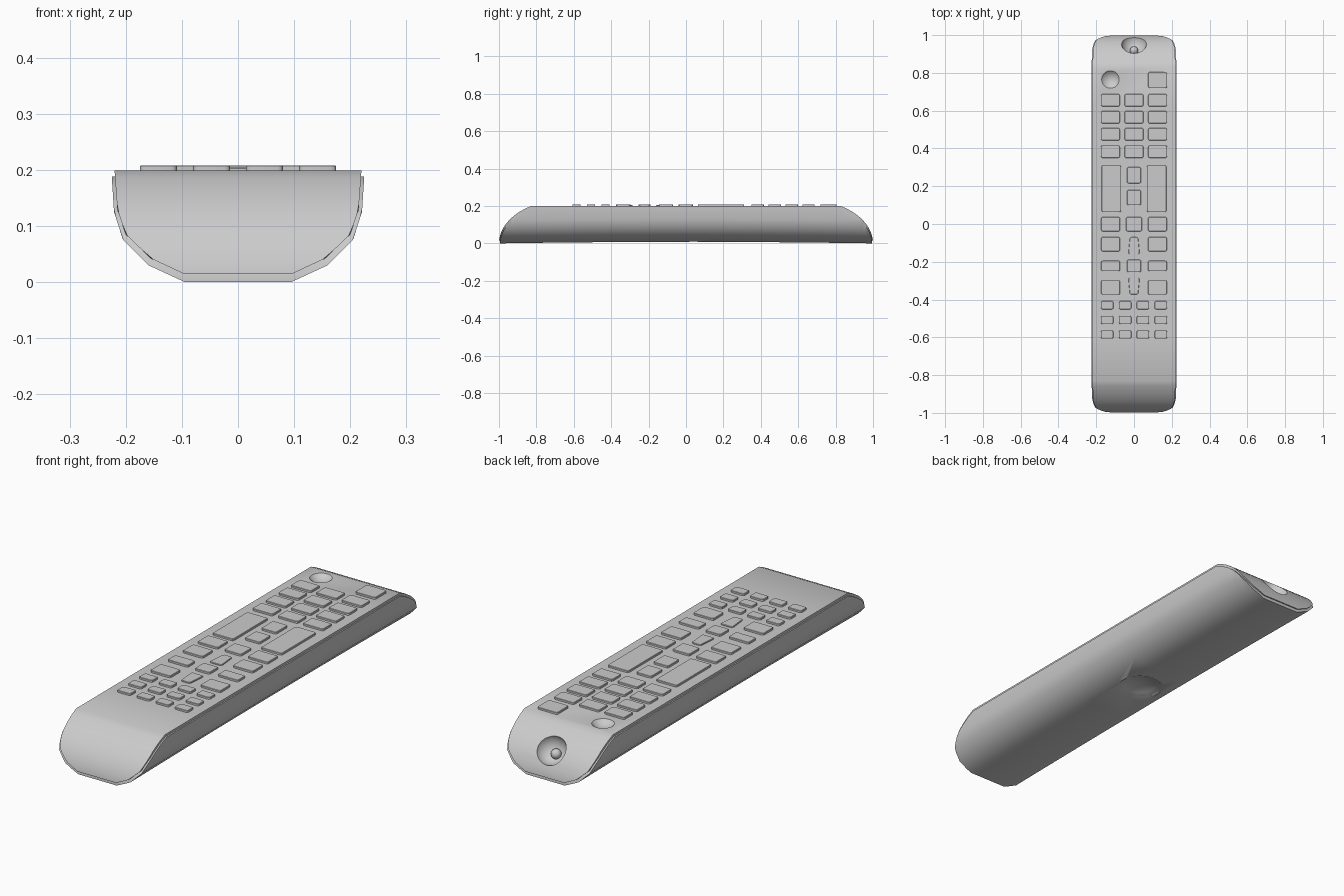
import bpy, bmesh, math
from mathutils import Vector

if "Cube" in bpy.data.objects:
    bpy.data.objects.remove(bpy.data.objects["Cube"])


def add_object(name, bm):
    bmesh.ops.recalc_face_normals(bm, faces=bm.faces)
    me = bpy.data.meshes.new(name)
    bm.to_mesh(me)
    bm.free()
    ob = bpy.data.objects.new(name, me)
    bpy.context.collection.objects.link(ob)
    return ob


def activate(ob):
    bpy.ops.object.select_all(action='DESELECT')
    ob.select_set(True)
    bpy.context.view_layer.objects.active = ob


def smooth(ob, deg=30):
    activate(ob)
    bpy.ops.object.shade_smooth_by_angle(angle=math.radians(deg))


def width_at(profile, z):
    for (x0, z0), (x1, z1) in zip(profile, profile[1:]):
        if z <= z1:
            return x0 + (x1 - x0) * (z - z0) / (z1 - z0)
    return profile[-1][0]


def end_curve(y_end, top, z_min):
    """(y, height) stations of the curved +y end, from flat top to tip."""
    a, b = 0.358, 0.235 * top / 0.2
    t0, t1, n = math.asin(top / b), math.asin(z_min / b), 10
    ts = [t0 + (t1 - t0) * i / n for i in range(n + 1)]
    return [(y_end - a + a * math.cos(t), b * math.sin(t)) for t in ts]


def loft(name, profile, y_end, z_min, arch):
    """Sweep the half cross-section along y, trimmed by the end curves."""
    top = profile[-1][1]
    right = end_curve(y_end, top, z_min)
    middle = [(y, top) for y in (-0.6, -0.4, -0.2, 0, 0.2, 0.4, 0.6)]
    stations = [(-y, h) for y, h in reversed(right)] + middle + right
    bm = bmesh.new()
    rings = []
    for y, h in stations:
        half = []
        for _, z in profile:
            zc = min(z, h)
            lift = arch * (1 - y * y) * (1 - zc / top)
            half.append((width_at(profile, zc), zc + lift))
        pts = [(-x, z) for x, z in reversed(half)] + half
        rings.append([bm.verts.new((x, y, z)) for x, z in pts])
    n = len(rings[0])
    for r0, r1 in zip(rings, rings[1:]):
        for i in range(n):
            j = (i + 1) % n
            bm.faces.new((r0[i], r0[j], r1[j], r1[i]))
    bm.faces.new(rings[0])
    bm.faces.new(rings[-1])
    bmesh.ops.remove_doubles(bm, verts=bm.verts, dist=1e-5)
    return add_object(name, bm)


def ball(name, center, r):
    bm = bmesh.new()
    bmesh.ops.create_uvsphere(bm, u_segments=32, v_segments=20, radius=r)
    bmesh.ops.translate(bm, verts=bm.verts, vec=center)
    return add_object(name, bm)


def cut(targets, cutter):
    for ob in targets:
        activate(ob)
        mod = ob.modifiers.new("cut", 'BOOLEAN')
        mod.operation = 'DIFFERENCE'
        mod.solver = 'EXACT'
        mod.object = cutter
        bpy.ops.object.modifier_apply(modifier=mod.name)
    bpy.data.objects.remove(cutter)


# Lower shell and the slightly inset upper panel
shell = loft("lower_shell", [(0.095, 0), (0.16, 0.03), (0.205, 0.075),
                             (0.221, 0.125), (0.225, 0.188)], 0.994, 0.012, 0.008)
panel = loft("upper_panel", [(0.095, 0.014), (0.155, 0.042), (0.2, 0.085),
                             (0.215, 0.13), (0.22, 0.199)], 1.0, 0.018, 0.0)

# Signal window in the back end
window = Vector((0, 0.952, 0.1175))
normal = Vector((0, 0.75, 0.66))
cut([panel, shell], ball("window_cutter", window + normal * 0.012, 0.067))

# Round dished power key
cut([panel, shell], ball("power_cutter", (-0.125, 0.765, 0.243), 0.064))

# Finger dimple under the body
cut([shell, panel], ball("dimple_cutter", (0, 0.04, -0.19), 0.222))

for part in (shell, panel):
    smooth(part)
smooth(ball("signal_lamp", window - normal * 0.045, 0.022))


# Keys
def key(name, x, y, w, h, top=0.208, taper=0.0):
    """Rounded key; taper > 0 narrows the +y side."""
    bm = bmesh.new()
    lo, hi = w / 2 * (1 + taper), w / 2 * (1 - taper)
    base = [(x - lo, y - h / 2), (x + lo, y - h / 2),
            (x + hi, y + h / 2), (x - hi, y + h / 2)]
    face = bm.faces.new([bm.verts.new((px, py, 0.19)) for px, py in base])
    ext = bmesh.ops.extrude_face_region(bm, geom=[face])
    up = [v for v in ext["geom"] if isinstance(v, bmesh.types.BMVert)]
    bmesh.ops.translate(bm, verts=up, vec=(0, 0, top - 0.19))
    sides = [e for e in bm.edges if abs(e.verts[0].co.z - e.verts[1].co.z) > 0.005]
    bmesh.ops.bevel(bm, geom=sides, offset=0.009, segments=3,
                    affect='EDGES', profile=0.5)
    bmesh.ops.recalc_face_normals(bm, faces=bm.faces)
    rim = [e for e in bm.edges if all(v.co.z > top - 1e-4 for v in e.verts)]
    bmesh.ops.bevel(bm, geom=rim, offset=0.0015, segments=1, affect='EDGES')
    smooth(add_object(name, bm))


key("input_key", 0.125, 0.762, 0.1, 0.085)
for row, y in enumerate((0.655, 0.565, 0.475, 0.383)):
    for col, x in enumerate((-0.125, 0.0, 0.125)):
        key(f"number_key_{row}_{col}", x, y, 0.1, 0.066)

for side, s in (("left", -1), ("right", 1)):
    key(f"{side}_rocker_key", s * 0.12, 0.187, 0.103, 0.248)
    for i, (y, h) in enumerate(((-0.001, 0.076), (-0.107, 0.076),
                                (-0.222, 0.055), (-0.336, 0.076))):
        key(f"{side}_function_key_{i}", s * 0.124, y, 0.1, h)

for i, (y, w, h) in enumerate(((0.258, 0.074, 0.085), (0.14, 0.074, 0.08),
                               (-0.001, 0.084, 0.076), (-0.222, 0.074, 0.066))):
    key(f"center_key_{i}", 0, y, w, h)
key("up_key", 0, -0.115, 0.052, 0.09, 0.204, 0.16)
key("down_key", 0, -0.329, 0.052, 0.088, 0.204, -0.16)

for row, y in enumerate((-0.43, -0.508, -0.585)):
    for col, x in enumerate((-0.142, -0.047, 0.047, 0.142)):
        key(f"small_key_{row}_{col}", x, y, 0.066, 0.044)
